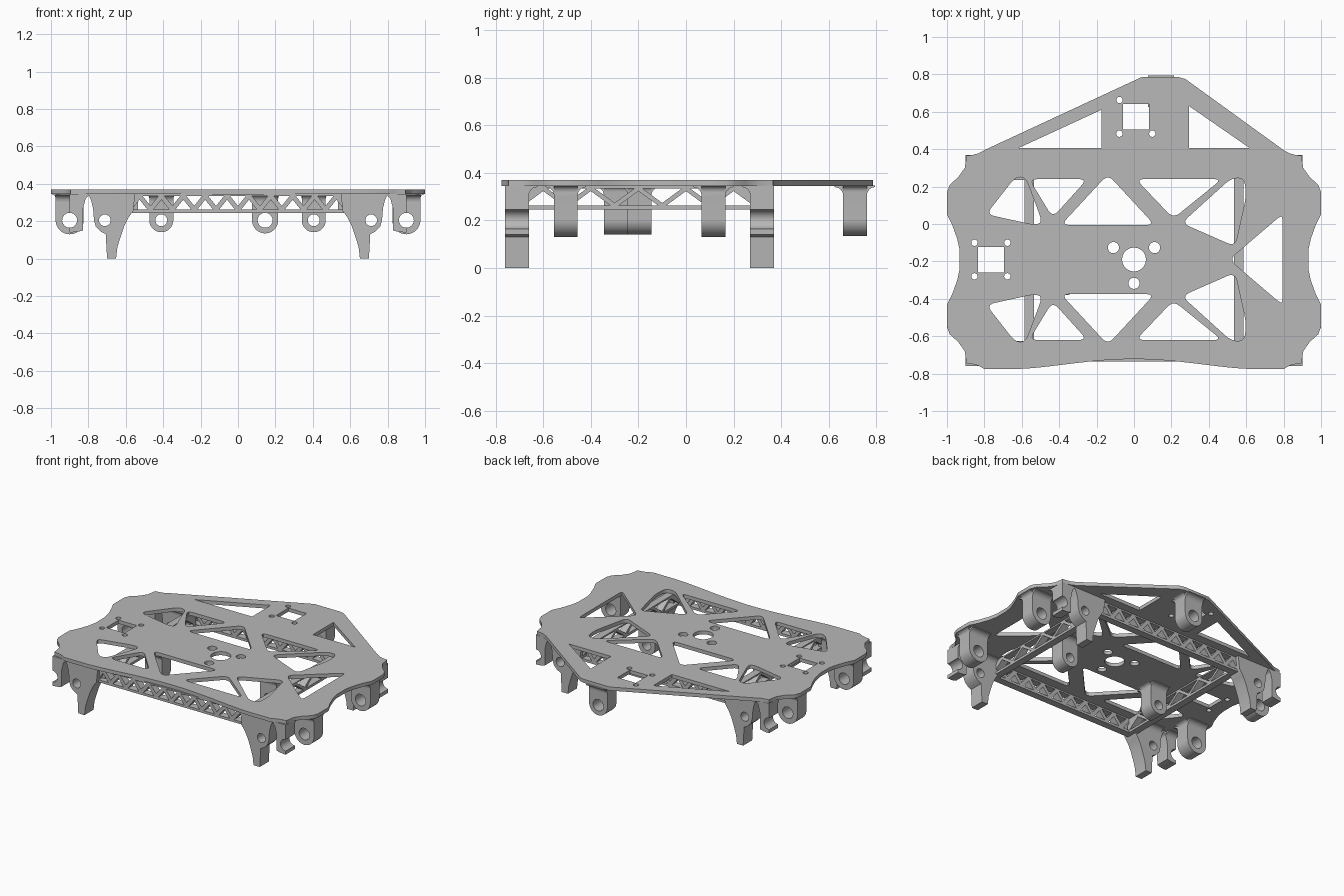
import bpy, bmesh
from math import cos, sin, pi, radians
from mathutils import Vector, Euler

cube = bpy.data.objects.get("Cube")
if cube:
    bpy.data.objects.remove(cube)

TOP, UNDER, PIN = 0.37, 0.345, 0.205      # plate top, plate underside, pin height
MID = -0.19                               # symmetry line of the side profile

grey = bpy.data.materials.new("plain grey")
grey.use_nodes = True
grey.diffuse_color = (0.48, 0.48, 0.48, 1)
grey.node_tree.nodes["Principled BSDF"].inputs["Base Color"].default_value = (0.48, 0.48, 0.48, 1)
parts = []


def arc(cx, cy, r, start=0, end=360, steps=24):
    return [(cx + r * cos(radians(start + (end - start) * i / steps)),
             cy + r * sin(radians(start + (end - start) * i / steps))) for i in range(steps + 1)]


def circle(cx, cy, r):
    return arc(cx, cy, r)[:-1]


def rounded(points, reach):
    """Polygon with each corner replaced by a small curve."""
    out = []
    pts = [Vector(p) for p in points]
    for i, p in enumerate(pts):
        a, b = pts[i - 1] - p, pts[(i + 1) % len(pts)] - p
        s = p + a.normalized() * min(reach, a.length * 0.45)
        e = p + b.normalized() * min(reach, b.length * 0.45)
        for k in range(6):
            t = k / 5
            out.append(tuple(s * (1 - t) ** 2 + p * 2 * t * (1 - t) + e * t * t))
    return out


def flip_y(points):
    return [(x, 2 * MID - y) for x, y in points]


def extrude(name, loops, thickness, location, rotation=(0, 0, 0)):
    """Solid from an outline and its holes."""
    curve = bpy.data.curves.new(name, 'CURVE')
    curve.dimensions = '2D'
    curve.fill_mode = 'BOTH'
    curve.extrude = thickness / 2
    for loop in loops:
        spline = curve.splines.new('POLY')
        spline.points.add(len(loop) - 1)
        for point, (x, y) in zip(spline.points, loop):
            point.co = (x, y, 0, 1)
        spline.use_cyclic_u = True
    temp = bpy.data.objects.new(name + "_outline", curve)
    bpy.context.collection.objects.link(temp)
    bpy.context.view_layer.update()
    mesh = bpy.data.meshes.new_from_object(temp.evaluated_get(bpy.context.evaluated_depsgraph_get()))
    bpy.data.objects.remove(temp)
    bm = bmesh.new()
    bm.from_mesh(mesh)
    bmesh.ops.remove_doubles(bm, verts=bm.verts, dist=0.0002)
    bmesh.ops.recalc_face_normals(bm, faces=bm.faces)
    bm.to_mesh(mesh)
    bm.free()
    mesh.name = name
    mesh.materials.clear()
    mesh.materials.append(grey)
    obj = bpy.data.objects.new(name, mesh)
    obj.location = location
    obj.rotation_euler = Euler(rotation)
    bpy.context.collection.objects.link(obj)
    parts.append(obj)
    return obj


ALONG_X = (pi / 2, 0, 0)           # profile drawn in x and z
ALONG_Y = (pi / 2, 0, pi / 2)      # profile drawn in y and z

# Top plate outline
side = [(0.8, 0.395), (0.83, 0.378), (0.86, 0.37), (0.895, 0.365), (0.905, 0.3), (0.94, 0.25),
        (0.985, 0.21), (1, 0.17), (1, 0.05), (0.97, -0.01), (0.945, -0.08), (0.932, -0.14)]
right_side = side + flip_y(side)[::-1]
front = [(0.62 - 0.62 * i / 8, -0.775 + 0.053 * sin(pi / 2 * i / 8) ** 1.5) for i in range(9)]
half = right_side + front
tip = [(0.04, 0.785), (0.24, 0.785), (0.275, 0.775)]
outline = half + [(-x, y) for x, y in half[:-1][::-1]] + tip

# Plate windows that repeat front and back
windows = [
    [(-0.79, 0.052), (-0.635, 0.25), (-0.58, 0.25), (-0.49, 0.01), (-0.53, -0.005)],
    [(-0.56, 0.24), (-0.25, 0.24), (-0.435, 0.035)],
    [(-0.14, 0.265), (-0.39, -0.005), (0.11, -0.005)],
    [(0.01, 0.24), (0.47, 0.24), (0.21, 0.03)],
    [(0.255, 0.005), (0.52, 0.245), (0.59, 0.245), (0.6, 0.15), (0.54, -0.12)],
]
holes = []
for w in windows:
    holes += [rounded(w, 0.045), rounded(flip_y(w), 0.045)]
holes.append(rounded([(0.51, MID), (0.785, 0.045), (0.795, 0.03), (0.795, -0.41), (0.785, -0.425)], 0.04))
holes.append([(-0.62, 0.405), (-0.175, 0.405), (-0.175, 0.61)])
holes.append([(0.295, 0.405), (0.62, 0.405), (0.295, 0.63)])

# Square motor openings with screw holes
for cx, cy, corners in ((0.01, 0.573, ((-1, 1), (-1, -1), (1, -1))),
                        (-0.765, MID, ((-1, 1), (-1, -1), (1, -1), (1, 1)))):
    holes.append([(cx + 0.07 * a, cy + 0.068 * b) for a, b in ((-1, -1), (1, -1), (1, 1), (-1, 1))])
    holes += [circle(cx + 0.088 * a, cy + 0.09 * b, 0.017) for a, b in corners]

# Central bore and bolt circle
holes.append(circle(0, MID, 0.064))
holes += [circle(0.127 * cos(a), MID + 0.127 * sin(a), 0.03) for a in (pi / 6, 5 * pi / 6, -pi / 2)]
extrude("top_plate", [outline] + holes, TOP - UNDER, (0, 0, (TOP + UNDER) / 2))


def flare(name, x, y, width, before=0.035, after=0.035):
    """Concave fillet where a bracket meets the plate."""
    h = 0.05
    prof = [(-h, UNDER - 0.04), (h, UNDER - 0.04)]
    if after:
        prof += arc(h + after, UNDER - 0.04, after, 180, 90, 6)
    prof += [(h + after, UNDER + 0.001), (-h - before, UNDER + 0.001)]
    if before:
        prof += arc(-h - before, UNDER - 0.04, before, 90, 0, 6)[:-1]
    extrude(name, [prof], width, (x, y, 0), ALONG_Y)


def lug(name, x, y, r, bore):
    f = 0.025
    prof = arc(0, PIN, r, 180, 360)
    prof += arc(r + f, UNDER - f, f, 180, 90, 6)
    prof += arc(-r - f, UNDER - f, f, 90, 0, 6)
    extrude(name, [prof, circle(0, PIN, bore)], 0.1, (x, y, 0), ALONG_X)
    flare(name + "_fillet", x, y, 2 * r)


lug("tip_lug", 0.145, 0.71, 0.07, 0.04)
lug("left_inner_lug", 0.405, -0.195, 0.064, 0.032)
lug("right_inner_lug", -0.41, -0.295, 0.064, 0.032)

# Corner legs, open clips and outer lugs
leg = [(0.55, UNDER), (0.56, 0.255), (0.585, 0.22), (0.61, 0.17), (0.63, 0.11), (0.645, 0.06), (0.652, 0),
       (0.7, 0), (0.707, 0.13), (0.735, 0.145), (0.76, 0.17), (0.77, 0.205), (0.775, 0.27),
       (0.785, 0.31), (0.8, UNDER)]
clip = [(0.79, UNDER), (0.815, 0.32), (0.828, 0.27), (0.83, 0.15), (0.86, 0.142), (0.9, 0.14)]
clip += arc(0.9, PIN, 0.04, 270, 90, 14) + [(0.9, UNDER)]
for s, label in ((1, "left"), (-1, "right")):
    for y, end in ((-0.71, "front"), (0.32, "back")):
        name = f"{end}_{label}"
        extrude(name + "_leg", [[(s * x, z) for x, z in leg], circle(s * 0.712, PIN, 0.031)],
                0.1, (0, y, 0), ALONG_X)
        extrude(name + "_clip", [[(s * x, z) for x, z in clip]], 0.1, (0, y, 0), ALONG_X)
        inward = (0, 0.035) if end == "front" else (0.035, 0)
        flare(name + "_leg_fillet", s * 0.665, y, 0.22, *inward)
        flare(name + "_clip_fillet", s * 0.86, y, 0.08, *inward)
    lug(f"front_{label}_outer_lug", s * 0.9, -0.505, 0.075, 0.04)
    lug(f"back_{label}_outer_lug", s * 0.9, 0.115, 0.075, 0.04)


def truss(name, start, end, bays, location, rotation):
    """Beam with a zigzag web."""
    low, high, bar = 0.262, 0.335, 0.016
    pitch = (end - start) / bays
    rise = (high - low) * (1 - 2 * bar / pitch)
    loops = [[(start, 0.245), (end, 0.245), (end, UNDER), (start, UNDER)]]
    for i in range(bays):
        a = start + i * pitch
        loops.append([(a + bar, low), (a + pitch - bar, low), (a + pitch / 2, low + rise)])
        if i < bays - 1:
            b = a + pitch / 2
            loops.append([(b + bar, high), (b + pitch - bar, high), (b + pitch / 2, high - rise)])
    extrude(name, loops, 0.05, location, rotation)


truss("front_truss", -0.585, 0.585, 10, (0, -0.71, 0), ALONG_X)
truss("back_truss", -0.585, 0.585, 10, (0, 0.32, 0), ALONG_X)
for s, label in ((1, "left"), (-1, "right")):
    truss(label + "_truss", -0.7, 0.3, 5, (s * 0.56, 0, 0), ALONG_Y)

# Smooth the rounded faces, keep edges crisp
bpy.ops.object.select_all(action='DESELECT')
for obj in parts:
    obj.select_set(True)
bpy.context.view_layer.objects.active = parts[0]
bpy.ops.object.shade_smooth_by_angle(angle=radians(30))
